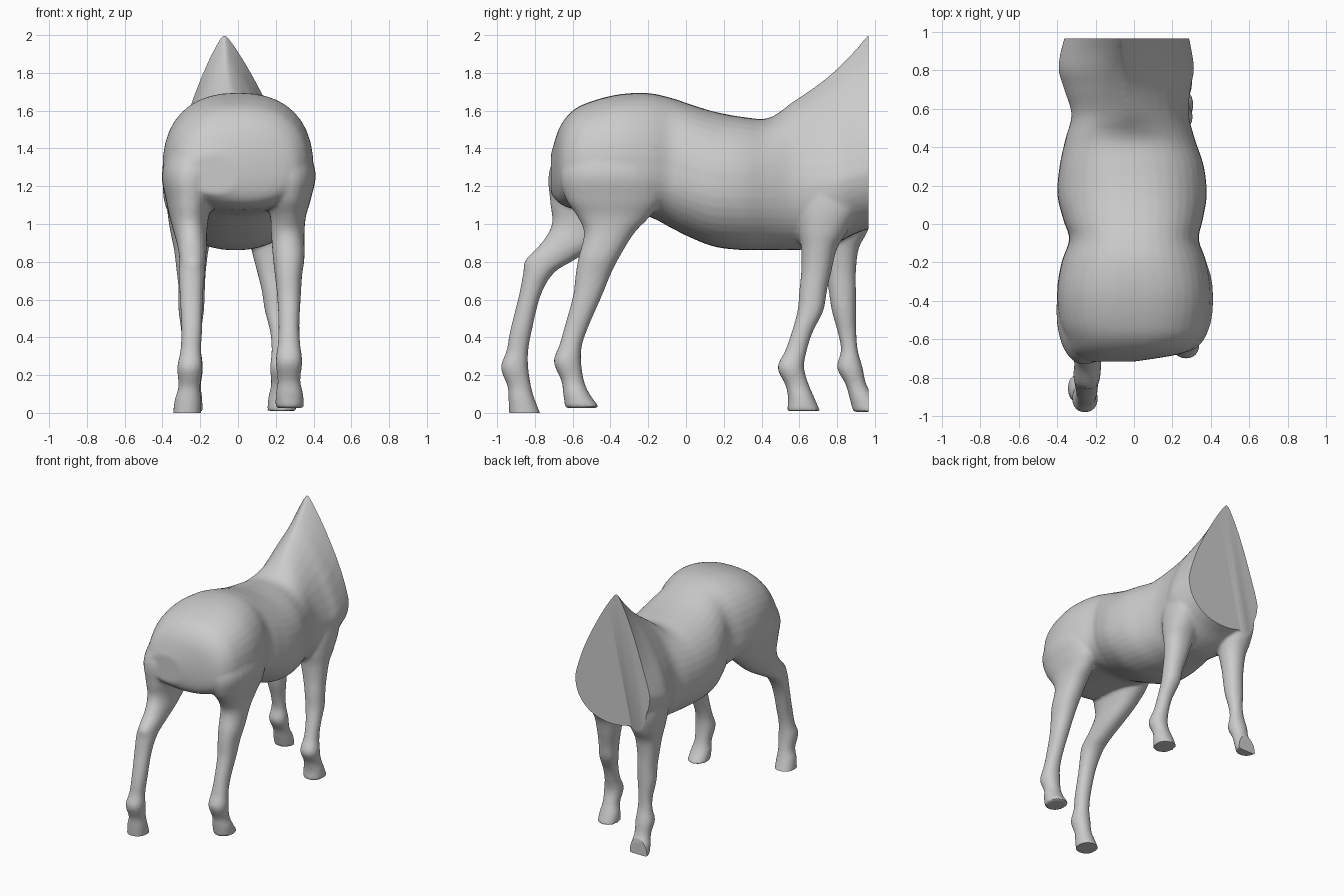
import bpy, bmesh, math
from mathutils import Vector


def catmull(rows, steps):
    """Smoothly interpolate a short table of section values."""
    out = []
    n = len(rows)
    for i in range(n - 1):
        a, b, c, d = (rows[max(0, min(n - 1, i + k))] for k in (-1, 0, 1, 2))
        for s in range(steps):
            t = s / steps
            out.append([0.5 * (2 * q + (r - p) * t + (2 * p - 5 * q + 4 * r - u) * t * t
                               + (3 * q - p - 3 * r + u) * t ** 3)
                        for p, q, r, u in zip(a, b, c, d)])
    out.append(list(rows[-1]))
    return out


def spow(v, e):
    return math.copysign(abs(v) ** e, v)


def loft(bm, rings):
    """Skin a list of point rings and cap both ends."""
    loops = [[bm.verts.new(p) for p in ring] for ring in rings]
    n = len(loops[0])
    for a, b in zip(loops, loops[1:]):
        for i in range(n):
            j = (i + 1) % n
            bm.faces.new((a[i], a[j], b[j], b[i]))
    bm.faces.new(loops[0][::-1])
    bm.faces.new(loops[-1])


def torso_ring(row, seg=40):
    y, zb, zt, zm, xc, hw, n = row
    pts = []
    for i in range(seg):
        a = 2 * math.pi * i / seg
        c, s = math.cos(a), math.sin(a)
        e = 2 / (n if s > 0 else 2.2)
        h = spow(s, e) * ((zt - zm) if s > 0 else (zm - zb))
        lean = -0.035 * max(0, (zm + h - 1.5) / 0.5) if y > 0.5 else 0
        pts.append((xc + lean + hw * spow(c, e), y, zm + h))
    return pts


def leg_ring(row, seg=28):
    z, y0, y1, x0, x1 = row
    return [((x0 + x1) / 2 + (x1 - x0) / 2 * spow(math.cos(a), 0.92),
             (y0 + y1) / 2 + (y1 - y0) / 2 * spow(math.sin(a), 0.92), z)
            for a in (2 * math.pi * i / seg for i in range(seg))]


# Torso and neck: y, bottom z, top z, widest z, centre x, half width, roundness of back
torso = [
    (-0.715, 1.16, 1.37, 1.27, -0.13, 0.13, 2.0),
    (-0.67, 1.11, 1.51, 1.28, -0.03, 0.29, 2.2),
    (-0.60, 1.08, 1.60, 1.28, 0, 0.352, 2.4),
    (-0.50, 1.07, 1.65, 1.27, 0, 0.388, 2.5),
    (-0.35, 1.06, 1.687, 1.27, 0, 0.40, 2.5),
    (-0.20, 1.04, 1.693, 1.27, 0, 0.377, 2.4),
    (-0.08, 0.98, 1.668, 1.26, 0, 0.337, 2.4),
    (0.02, 0.93, 1.635, 1.23, -0.005, 0.362, 2.3),
    (0.15, 0.88, 1.595, 1.2, -0.01, 0.388, 2.2),
    (0.30, 0.862, 1.567, 1.2, -0.012, 0.375, 2.2),
    (0.44, 0.862, 1.562, 1.2, -0.02, 0.337, 2.1),
    (0.57, 0.862, 1.65, 1.2, -0.02, 0.305, 1.7),
    (0.70, 0.87, 1.74, 1.2, -0.035, 0.328, 1.45),
    (0.80, 0.90, 1.825, 1.22, -0.04, 0.352, 1.3),
    (0.90, 0.95, 1.93, 1.25, -0.04, 0.34, 1.2),
    (1.02, 0.99, 2.07, 1.28, -0.035, 0.31, 1.2)]

# Legs from thigh or shoulder to hoof: z, back y, front y, left x, right x
hind_leg_left = [
    (1.48, -0.64, -0.25, -0.33, -0.08), (1.28, -0.725, -0.16, -0.402, -0.10),
    (1.12, -0.72, -0.19, -0.38, -0.135), (1.0, -0.71, -0.31, -0.353, -0.16),
    (0.9, -0.765, -0.44, -0.325, -0.165), (0.81, -0.85, -0.59, -0.31, -0.17),
    (0.74, -0.862, -0.70, -0.315, -0.175), (0.62, -0.885, -0.77, -0.308, -0.185),
    (0.44, -0.93, -0.815, -0.30, -0.19), (0.33, -0.95, -0.835, -0.305, -0.195),
    (0.24, -0.98, -0.835, -0.322, -0.188), (0.14, -0.945, -0.82, -0.315, -0.20),
    (0.07, -0.94, -0.80, -0.335, -0.195), (-0.03, -0.935, -0.76, -0.347, -0.195)]
hind_leg_right = [
    (1.48, -0.6, -0.22, 0.08, 0.34), (1.28, -0.665, -0.12, 0.10, 0.41),
    (1.14, -0.64, -0.12, 0.14, 0.388), (1.04, -0.575, -0.19, 0.17, 0.36),
    (0.95, -0.54, -0.275, 0.175, 0.352), (0.82, -0.57, -0.355, 0.185, 0.352),
    (0.73, -0.585, -0.40, 0.195, 0.34), (0.62, -0.598, -0.445, 0.207, 0.333),
    (0.46, -0.642, -0.515, 0.215, 0.325), (0.36, -0.67, -0.55, 0.21, 0.33),
    (0.27, -0.70, -0.555, 0.20, 0.34), (0.17, -0.66, -0.54, 0.21, 0.33),
    (0.10, -0.65, -0.51, 0.20, 0.345), (0.025, -0.64, -0.455, 0.198, 0.35)]
front_leg_right = [
    (1.3, 0.62, 0.93, 0.05, 0.28), (1.1, 0.59, 0.92, 0.05, 0.302),
    (0.97, 0.595, 0.86, 0.055, 0.295), (0.87, 0.61, 0.80, 0.07, 0.28),
    (0.75, 0.61, 0.77, 0.10, 0.27), (0.65, 0.60, 0.747, 0.125, 0.27),
    (0.54, 0.59, 0.727, 0.142, 0.275), (0.43, 0.56, 0.672, 0.17, 0.278),
    (0.33, 0.525, 0.64, 0.178, 0.285), (0.24, 0.485, 0.625, 0.17, 0.305),
    (0.15, 0.525, 0.65, 0.175, 0.295), (0.08, 0.54, 0.68, 0.16, 0.305),
    (0.01, 0.535, 0.71, 0.155, 0.31)]
front_leg_left = [
    (1.3, 0.66, 1.0, -0.36, -0.12), (1.1, 0.65, 1.0, -0.375, -0.12),
    (0.97, 0.68, 0.965, -0.36, -0.135), (0.87, 0.715, 0.915, -0.34, -0.155),
    (0.75, 0.74, 0.90, -0.325, -0.17), (0.65, 0.755, 0.90, -0.315, -0.175),
    (0.54, 0.772, 0.90, -0.315, -0.18), (0.42, 0.805, 0.902, -0.30, -0.195),
    (0.33, 0.82, 0.91, -0.305, -0.195), (0.24, 0.80, 0.935, -0.322, -0.185),
    (0.15, 0.845, 0.955, -0.315, -0.195), (0.08, 0.865, 1.0, -0.33, -0.19),
    (0.005, 0.885, 1.06, -0.34, -0.185)]

bm = bmesh.new()
loft(bm, [torso_ring(r) for r in catmull(torso, 5)])
for leg in (hind_leg_left, hind_leg_right, front_leg_left, front_leg_right):
    loft(bm, [leg_ring(r) for r in catmull(leg, 5)])
bmesh.ops.recalc_face_normals(bm, faces=bm.faces)
mesh = bpy.data.meshes.new("horse_body")
bm.to_mesh(mesh)
bm.free()
body = bpy.data.objects.new("horse_body", mesh)
bpy.context.collection.objects.link(body)
bpy.context.view_layer.objects.active = body
body.select_set(True)

# Blend torso and legs into one skin
remesh = body.modifiers.new("blend", 'REMESH')
remesh.mode = 'VOXEL'
remesh.voxel_size = 0.012
soft = body.modifiers.new("soften", 'SMOOTH')
soft.factor = 0.5
soft.iterations = 6
for name in ("blend", "soften"):
    bpy.ops.object.modifier_apply(modifier=name)

# Flat cut through the neck and front hoof, and flat soles on the ground
bm = bmesh.new()
bm.from_mesh(body.data)
for co, no in ((Vector((0, 0.965, 0)), Vector((0, 1, 0))), (Vector((0, 0, 0.0)), Vector((0, 0, -1)))):
    geom = bm.verts[:] + bm.edges[:] + bm.faces[:]
    bmesh.ops.bisect_plane(bm, geom=geom, plane_co=co, plane_no=no, clear_outer=True)
    bmesh.ops.holes_fill(bm, edges=[e for e in bm.edges if e.is_boundary], sides=0)
bm.to_mesh(body.data)
bm.free()
bpy.ops.object.shade_smooth_by_angle(angle=math.radians(40))
